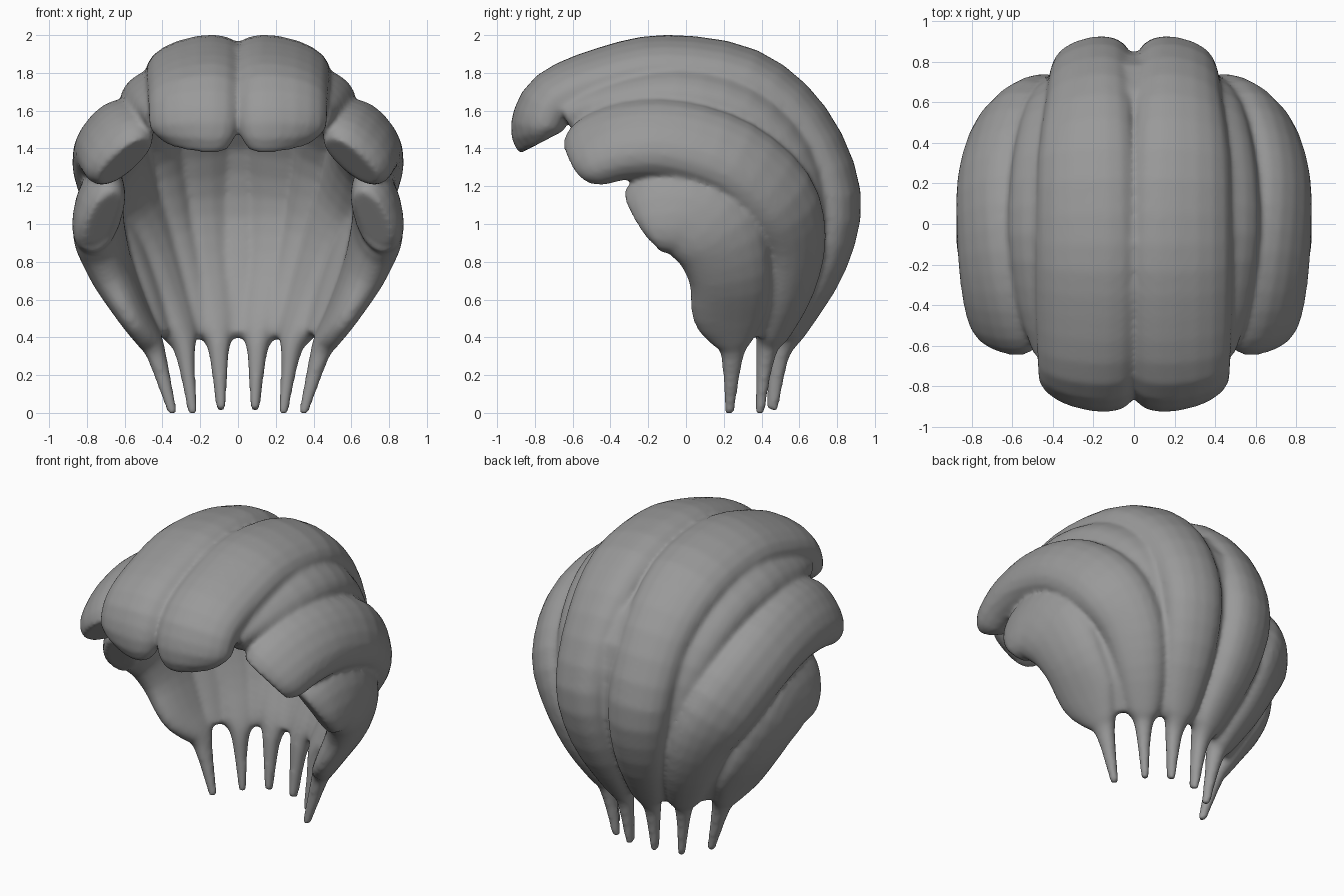
import bpy, bmesh, math
from mathutils import Vector

HEAD = Vector((0, 0.1, 0.9))   # locks face away from this point
SIDES = 18
bm = bmesh.new()


def catmull(p0, p1, p2, p3, t):
    return [0.5 * (2*b + (c - a)*t + (2*a - 5*b + 4*c - d)*t*t + (3*b - a - 3*c + d)*t**3)
            for a, b, c, d in zip(p0, p1, p2, p3)]


def smooth_path(pts, steps=3):
    out = []
    for i in range(len(pts) - 1):
        p0, p3 = pts[max(i - 1, 0)], pts[min(i + 2, len(pts) - 1)]
        out += [catmull(p0, pts[i], pts[i + 1], p3, s / steps) for s in range(steps)]
    return out + [list(pts[-1])]


def spow(v, e):
    return math.copysign(abs(v) ** e, v)


def lock(stations):
    """Loft a flattened oval along stations of (x, y, z, half width, half thickness)."""
    path = smooth_path(stations)
    rings = []
    for i, (x, y, z, w, t) in enumerate(path):
        p = Vector((x, y, z))
        tan = (Vector(path[min(i + 1, len(path) - 1)][:3]) - Vector(path[max(i - 1, 0)][:3])).normalized()
        n = p - HEAD
        n = (n - tan * n.dot(tan)).normalized()
        side = tan.cross(n)
        angles = [2 * math.pi * k / SIDES for k in range(SIDES)]
        rings.append([bm.verts.new(p + side * (w * spow(math.cos(a), 0.9))
                                   + n * (t * spow(math.sin(a), 0.9))) for a in angles])
    for a, b in zip(rings, rings[1:]):
        for k in range(SIDES):
            j = (k + 1) % SIDES
            bm.faces.new((a[k], a[j], b[j], b[k]))
    bm.faces.new(rings[0][::-1])
    bm.faces.new(rings[-1])


# Centre lock: fringe, over the crown, down the back to a point
lock([
    (.23, -.77, 1.43, .19, .10), (.23, -.79, 1.51, .24, .13), (.23, -.70, 1.67, .25, .14),
    (.23, -.42, 1.79, .26, .14), (.23, -.10, 1.85, .26, .14), (.23, .32, 1.78, .25, .14),
    (.22, .62, 1.53, .22, .14), (.21, .78, 1.15, .20, .14), (.175, .73, .80, .17, .12),
    (.12, .57, .48, .12, .09), (.105, .52, .38, .07, .07), (.10, .49, .28, .048, .05),
    (.09, .455, .015, .024, .033)])

# Upper side lock: temple to the back
lock([
    (.60, -.56, 1.33, .18, .10), (.63, -.50, 1.38, .22, .13), (.66, -.31, 1.44, .23, .15),
    (.68, -.05, 1.44, .23, .16), (.68, .25, 1.34, .23, .16), (.61, .49, 1.13, .23, .15),
    (.50, .57, .90, .20, .13), (.40, .54, .65, .16, .11), (.31, .46, .43, .11, .08),
    (.285, .43, .35, .06, .06), (.265, .41, .20, .038, .04), (.24, .39, -.005, .023, .027)])

# Lower side lock: in front of the ear down to a point
lock([
    (.71, -.24, 1.03, .17, .09), (.73, -.18, 1.06, .22, .12), (.74, .0, 1.07, .25, .13),
    (.73, .16, .94, .25, .13), (.66, .23, .73, .22, .11), (.55, .23, .52, .20, .08),
    (.47, .245, .39, .12, .065), (.43, .245, .30, .06, .05), (.345, .23, -.005, .024, .025)])

# Shoulder that slopes from the centre lock into the upper side lock
lock([
    (.41, -.63, 1.56, .08, .09), (.44, -.40, 1.65, .14, .10), (.47, -.05, 1.70, .16, .11),
    (.46, .30, 1.61, .15, .11), (.42, .56, 1.37, .13, .10), (.36, .66, 1.04, .12, .09),
    (.28, .63, .75, .10, .08), (.21, .53, .48, .08, .06), (.19, .49, .40, .07, .03)])

# Shallow web in the groove between the two side locks
lock([
    (.72, -.10, 1.21, .08, .08), (.72, .20, 1.17, .10, .08), (.66, .36, 1.02, .12, .08),
    (.57, .41, .82, .12, .08), (.48, .40, .60, .11, .07), (.40, .35, .41, .10, .04)])

# Shallow web along the parting between the two mirrored centre locks
lock([
    (.02, -.77, 1.50, .06, .08), (.02, -.68, 1.66, .09, .11), (.02, -.10, 1.87, .09, .10),
    (.02, .60, 1.57, .09, .10), (.02, .77, 1.15, .09, .08), (.02, .71, .80, .08, .07),
    (.02, .56, .48, .06, .05), (.02, .51, .41, .05, .03)])

# Mirror and fuse the locks into a single hair shell
bmesh.ops.recalc_face_normals(bm, faces=bm.faces)
me = bpy.data.meshes.new("hair")
bm.to_mesh(me)
bm.free()
hair = bpy.data.objects.new("hair", me)
bpy.context.collection.objects.link(hair)
mirror = hair.modifiers.new("mirror", 'MIRROR')
mirror.use_mirror_merge = False
fuse = hair.modifiers.new("fuse", 'REMESH')
fuse.mode = 'VOXEL'
fuse.voxel_size = 0.015
fuse.use_smooth_shade = True
relax = hair.modifiers.new("relax", 'SMOOTH')
relax.factor = 0.5
relax.iterations = 10

# Dark grey
mat = bpy.data.materials.new("hair_grey")
mat.diffuse_color = (0.32, 0.32, 0.32, 1)
me.materials.append(mat)
